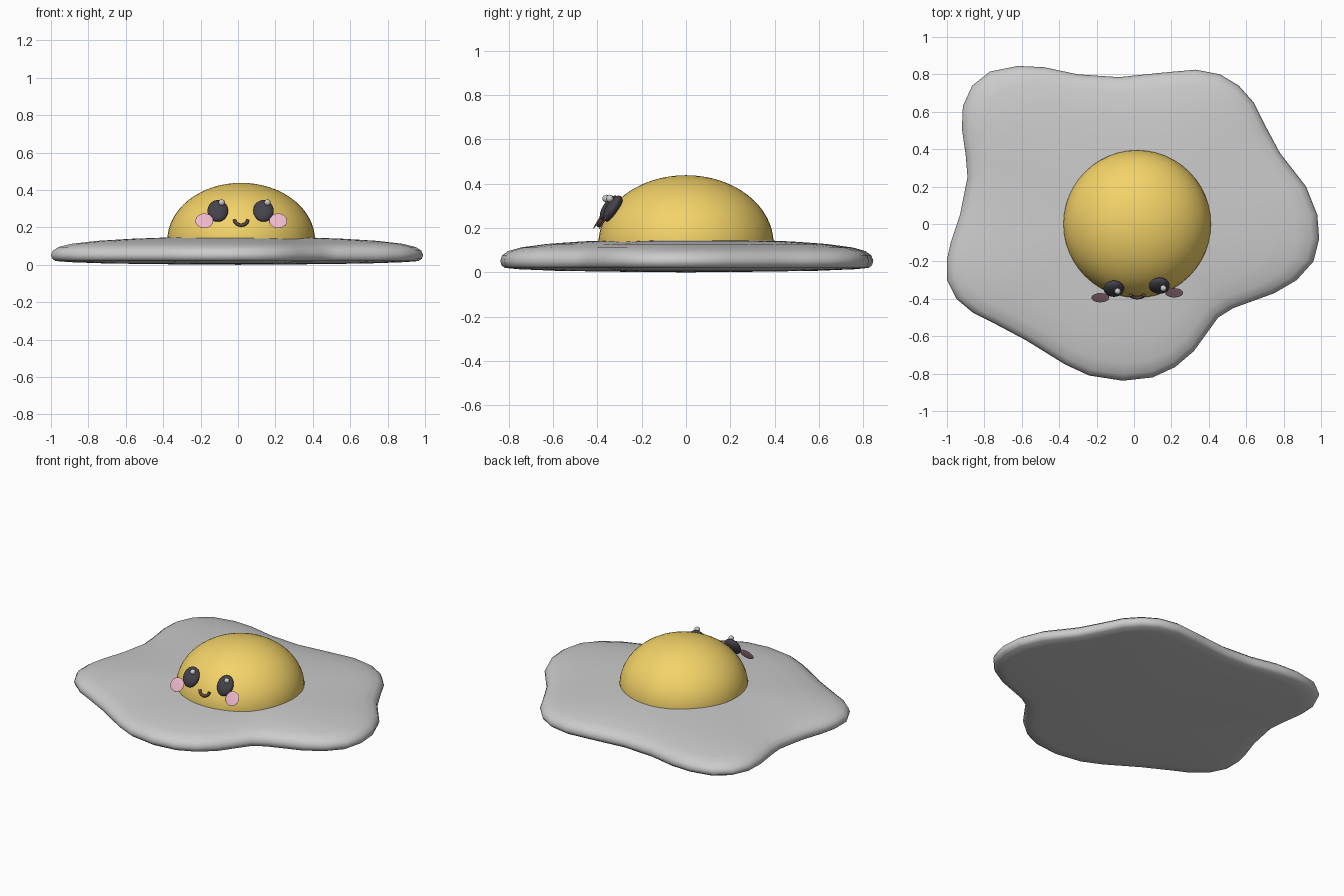
import bpy, bmesh, math
from mathutils import Vector

if "Cube" in bpy.data.objects:
    bpy.data.objects.remove(bpy.data.objects["Cube"])


def material(name, rgb):
    m = bpy.data.materials.new(name)
    m.diffuse_color = (*rgb, 1)
    m.use_nodes = True
    m.node_tree.nodes["Principled BSDF"].inputs["Base Color"].default_value = m.diffuse_color
    return m


YOLK = material("yolk_yellow", (0.90, 0.65, 0.14))
DARK = material("dark", (0.06, 0.055, 0.07))
PINK = material("pink", (0.85, 0.48, 0.60))
BROWN = material("brown", (0.10, 0.06, 0.04))


def ball(name, loc, scale, mat=None, tilt=0, seg=32, rings=16):
    bpy.ops.mesh.primitive_uv_sphere_add(segments=seg, ring_count=rings, radius=1,
                                         location=loc, rotation=(-tilt, 0, 0))
    ob = bpy.context.object
    ob.name = name
    ob.scale = scale
    if mat:
        ob.data.materials.append(mat)
    bpy.ops.object.shade_smooth()
    return ob


# Egg white: wavy outline swept through a rounded flat section
outline = [(.99, -.08), (.98, .05), (.92, .2), (.78, .38), (.70, .53), (.64, .65),
           (.56, .74), (.46, .80), (.33, .825), (.16, .81), (-.08, .785), (-.30, .80),
           (-.48, .838), (-.62, .845), (-.77, .815), (-.865, .74), (-.915, .63),
           (-.92, .51), (-.90, .37), (-.89, .25), (-.93, .05), (-.98, -.1),
           (-1, -.19), (-1, -.3), (-.95, -.4), (-.86, -.475), (-.75, -.53),
           (-.58, -.62), (-.37, -.75), (-.24, -.81), (-.06, -.838), (.1, -.82),
           (.22, -.765), (.32, -.68), (.45, -.5), (.53, -.45), (.75, -.37),
           (.87, -.3), (.96, -.2)]
section = [(.4, .003), (.7, .007), (.9, .014), (.975, .02), (.993, .032), (1, .052),
           (.99, .075), (.96, .095), (.89, .112), (.75, .128), (.57, .139), (.35, .147)]
bm = bmesh.new()
rings = [[bm.verts.new((x * s, y * s, z)) for x, y in outline] for s, z in section]
n = len(outline)
for a, b in zip(rings, rings[1:]):
    for i in range(n):
        j = (i + 1) % n
        bm.faces.new((a[i], a[j], b[j], b[i]))
for ring, z in ((rings[0], 0), (rings[-1], .15)):
    c = bm.verts.new((0, 0, z))
    for i in range(n):
        bm.faces.new((ring[i], ring[(i + 1) % n], c))
bmesh.ops.recalc_face_normals(bm, faces=bm.faces)
me = bpy.data.meshes.new("egg_white")
bm.to_mesh(me)
bm.free()
white = bpy.data.objects.new("egg_white", me)
bpy.context.collection.objects.link(white)
me.shade_smooth()

# Yolk: flattened dome, cut off inside the white
CX = .017
yolk = ball("yolk", (CX, 0, .13), (.395, .395, .308), YOLK, seg=48, rings=32)
bm = bmesh.new()
bm.from_mesh(yolk.data)
bmesh.ops.bisect_plane(bm, geom=bm.verts[:] + bm.edges[:] + bm.faces[:],
                       plane_co=(0, 0, -.1), plane_no=(0, 0, -1), clear_outer=True)
bm.to_mesh(yolk.data)
bm.free()

# Eyes, highlights and cheeks; the right side sits slightly further back
TILT = math.radians(32)
for side, ex, ey, chx, chy in (("left", -.108, -.346, -.18, -.394),
                               ("right", .136, -.330, .215, -.368)):
    ball(side + "_eye", (ex, ey, .288), (.055, .030, .066), DARK, TILT)
    ball(side + "_highlight", (ex + .021, ey - .014, .333), (.017, .017, .017), seg=16, rings=8)
    ball(side + "_cheek", (chx, chy, .235), (.048, .004, .046), PINK, TILT)

# Smile: lower half ring following the dome
cu = bpy.data.curves.new("smile", 'CURVE')
cu.dimensions = '3D'
cu.bevel_depth = .009
cu.bevel_resolution = 3
cu.use_fill_caps = True
sp = cu.splines.new('POLY')
STEPS = 16
sp.points.add(STEPS)
for i in range(STEPS + 1):
    t = math.pi * (1 + i / STEPS)
    sp.points[i].co = (CX + .035 * math.cos(t), -.380 + .014 * math.sin(t),
                       .240 + .028 * math.sin(t), 1)
sp.use_smooth = True
cu.materials.append(BROWN)
smile = bpy.data.objects.new("smile", cu)
bpy.context.collection.objects.link(smile)
